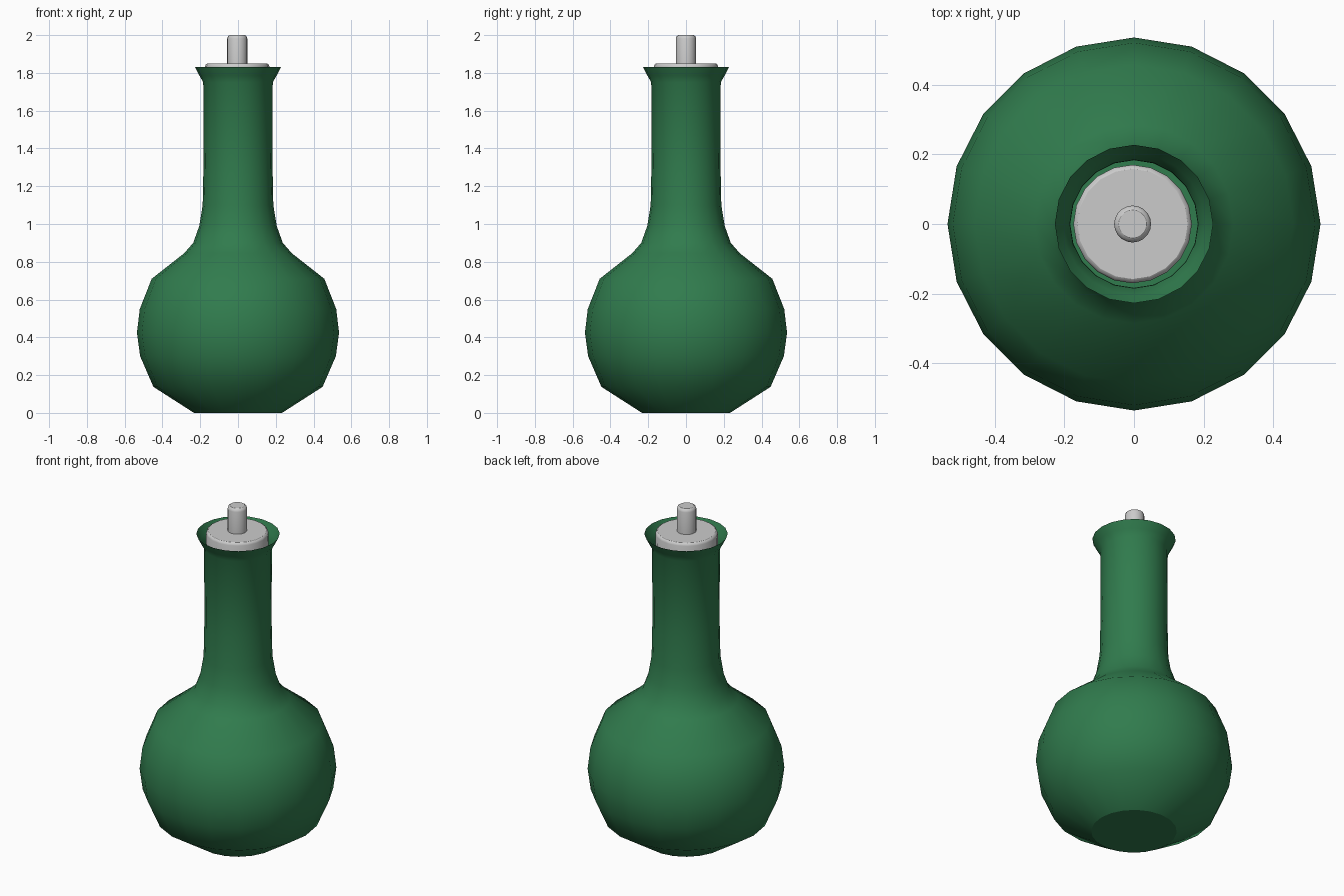
import bpy, bmesh, math

if "Cube" in bpy.data.objects:
    bpy.data.objects.remove(bpy.data.objects["Cube"])

SIDES = 20


def lathe(name, profile, sides, x=0.0, cap_top=False):
    """Revolve (radius, height) points round z; close the bottom and optionally the top."""
    bm = bmesh.new()
    rings = []
    for r, z in profile:
        rings.append([bm.verts.new((x + r * math.cos(2 * math.pi * i / sides),
                                    r * math.sin(2 * math.pi * i / sides), z))
                      for i in range(sides)])
    for a, b in zip(rings, rings[1:]):
        for i in range(sides):
            j = (i + 1) % sides
            bm.faces.new((a[i], a[j], b[j], b[i]))
    caps = [bm.faces.new(rings[0][::-1])]
    if cap_top:
        caps.append(bm.faces.new(rings[-1]))
    for f in bm.faces:
        f.smooth = True
    for f in caps:
        for e in f.edges:
            e.smooth = False
    mesh = bpy.data.meshes.new(name)
    bm.to_mesh(mesh)
    bm.free()
    obj = bpy.data.objects.new(name, mesh)
    bpy.context.collection.objects.link(obj)
    return obj


# Green glass flask: round body, long neck, flared open lip
flask = lathe("flask", [
    (0.233, 0.0), (0.448, 0.138), (0.518, 0.30), (0.535, 0.424),
    (0.52, 0.55), (0.457, 0.71), (0.285, 0.845), (0.237, 0.90),
    (0.205, 0.99), (0.187, 1.10), (0.183, 1.30), (0.184, 1.75),
    (0.204, 1.785), (0.227, 1.83)], SIDES)
green = bpy.data.materials.new("green_glass")
green.diffuse_color = (0.03, 0.20, 0.075, 1)
green.use_nodes = True
green.node_tree.nodes["Principled BSDF"].inputs["Base Color"].default_value = green.diffuse_color
flask.data.materials.append(green)

# Stopper plug set inside the neck, with a softened top edge
lathe("stopper", [(0.168, 1.62), (0.170, 1.835), (0.166, 1.845), (0.158, 1.85)],
      SIDES, -0.004, True)

# Knob on top of the stopper
lathe("stopper_knob", [(0.053, 1.84), (0.053, 1.982), (0.049, 1.994), (0.040, 2.0)],
      SIDES, -0.004, True)
